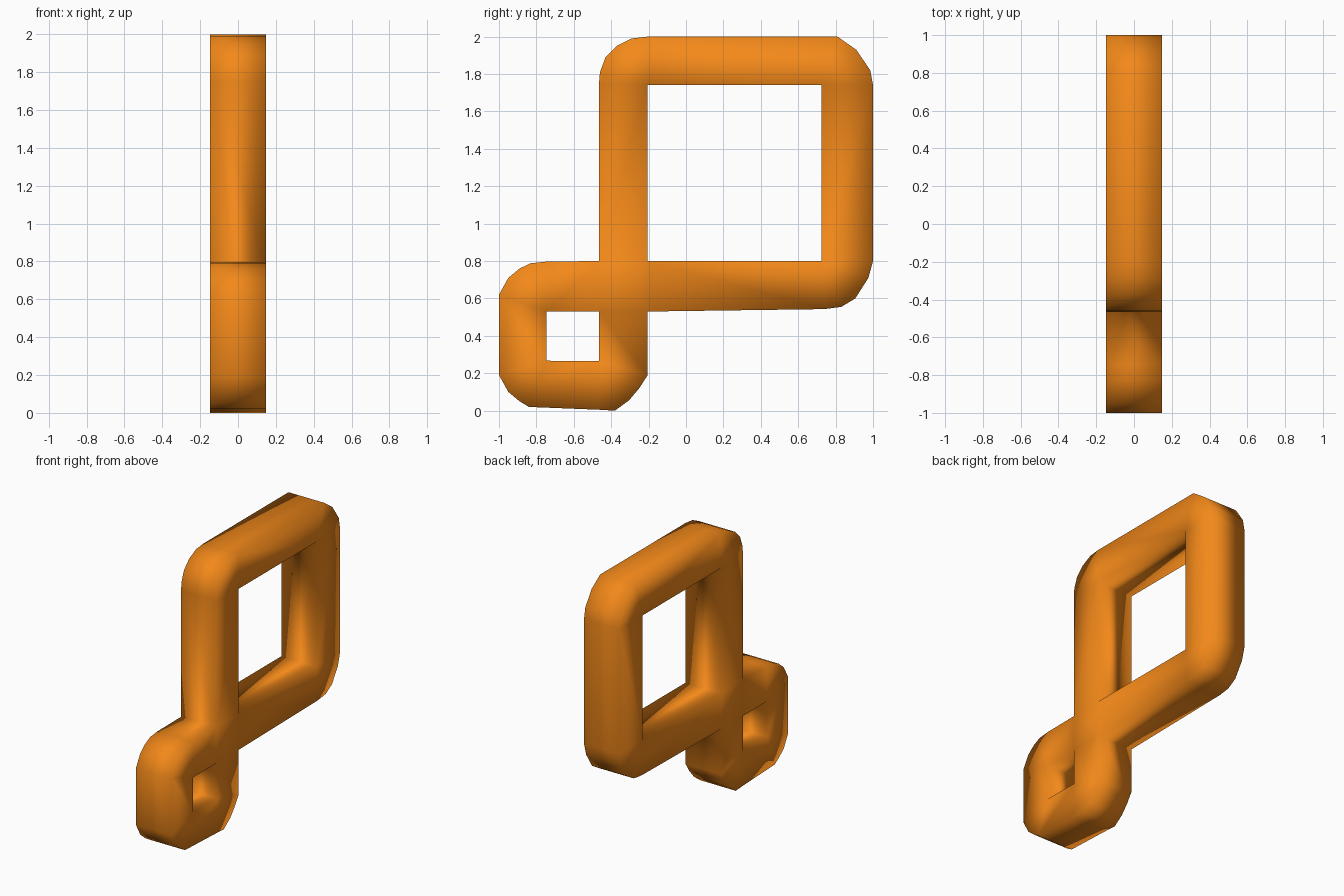
import bpy, bmesh

if "Cube" in bpy.data.objects:
    bpy.data.objects.remove(bpy.data.objects["Cube"])

mat = bpy.data.materials.new("orange")
mat.diffuse_color = (0.9, 0.25, 0.01, 1)
mat.use_nodes = True
mat.node_tree.nodes["Principled BSDF"].inputs["Base Color"].default_value = mat.diffuse_color

bm = bmesh.new()
verts = {}


def vert(p):
    # one shared vertex per (y, z) profile point
    if p not in verts:
        verts[p] = bm.verts.new((0, p[0], p[1]))
    return verts[p]


def face(points):
    bm.faces.new([vert(p) for p in points])


def band(start_outer, start_inner, corners, end_outer, end_inner):
    # straight bars joined by rounded corners, each corner fanning from an inner point
    outer, inner = start_outer, start_inner
    for arc, pivot in corners:
        face([outer, arc[0], pivot, inner])
        face(arc + [pivot])
        outer, inner = arc[-1], pivot
    face([outer, end_outer, end_inner, inner])


# crossing square shared by both loops
tl, tr, br, bl = (-.465, .80), (-.205, .80), (-.205, .53), (-.465, .53)
face([tl, tr, br, bl])

# large upper loop
band(tl, tr, [
    ([(-.465, 1.75), (-.46, 1.81), (-.43, 1.89), (-.37, 1.95), (-.29, 1.99), (-.205, 2.0)], (-.205, 1.74)),
    ([(.81, 2.0), (.91, 1.93), (.985, 1.82), (1.0, 1.74)], (.725, 1.74)),
    ([(1.0, .80), (.975, .71), (.905, .60), (.83, .555), (.74, .543)], (.725, .80)),
], br, tr)

# small lower loop
band(tl, bl, [
    ([(-.745, .797), (-.83, .788), (-.89, .76), (-.95, .71), (-1.0, .62)], (-.745, .53)),
    ([(-1.0, .19), (-.95, .10), (-.89, .05), (-.84, .02)], (-.745, .267)),
    ([(-.465, .005), (-.38, 0.0), (-.305, .055), (-.25, .12), (-.205, .19)], (-.465, .265)),
], br, bl)

bmesh.ops.recalc_face_normals(bm, faces=bm.faces)
mesh = bpy.data.meshes.new("double_loop")
bm.to_mesh(mesh)
bm.free()
for p in mesh.polygons:
    p.use_smooth = True
mesh.materials.append(mat)
obj = bpy.data.objects.new("double_loop", mesh)
bpy.context.collection.objects.link(obj)

# thickness, centred on x = 0
solid = obj.modifiers.new("thickness", 'SOLIDIFY')
solid.thickness = 0.295
solid.offset = 0
